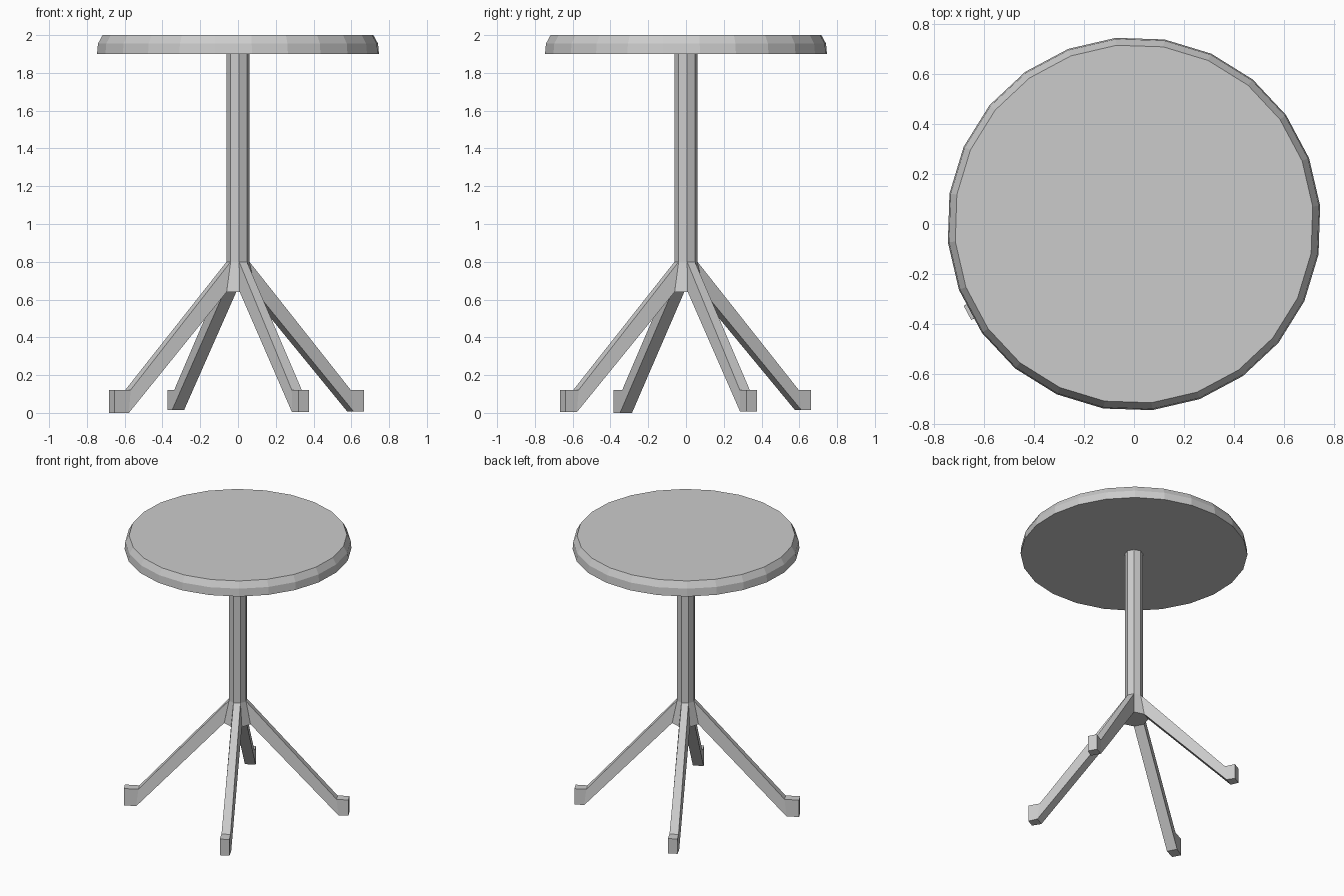
import bpy
from math import cos, sin, pi, radians

if "Cube" in bpy.data.objects:
    bpy.data.objects.remove(bpy.data.objects["Cube"])

TURN = radians(5.6)


def loft(name, rings):
    """Closed flat-faced solid through rings of equal point count."""
    n = len(rings[0])
    verts = [p for ring in rings for p in ring]
    faces = [tuple(range(n))[::-1], tuple(range(len(verts) - n, len(verts)))]
    for r in range(len(rings) - 1):
        a, b = r * n, (r + 1) * n
        for i in range(n):
            j = (i + 1) % n
            faces.append((a + i, a + j, b + j, b + i))
    mesh = bpy.data.meshes.new(name)
    mesh.from_pydata(verts, [], faces)
    obj = bpy.data.objects.new(name, mesh)
    bpy.context.collection.objects.link(obj)
    return obj


def ring(n, radius, z):
    return [(radius * cos(TURN + 2 * pi * i / n),
             radius * sin(TURN + 2 * pi * i / n), z) for i in range(n)]


# Round top with a bevelled upper rim
loft("tabletop", [ring(24, 0.75, 1.9), ring(24, 0.745, 1.955), ring(24, 0.72, 2.0)])

# Octagonal post flaring into the hub
loft("post", [ring(8, 0.095, 0.64), ring(8, 0.061, 0.8), ring(8, 0.061, 1.9)])


def leg(name, angle, reach, floor):
    def section(r_low, z_low, half_low, r_high, z_high, half_high):
        pts = [(r_low, -half_low, z_low), (r_low, half_low, z_low),
               (r_high, half_high, z_high), (r_high, -half_high, z_high)]
        c, s = cos(angle), sin(angle)
        return [(r * c - w * s, r * s + w * c, z) for r, w, z in pts]

    # Hub face, start of the foot, end of the foot
    loft(name, [section(0.0878, 0.64, 0.0364, 0.0564, 0.8, 0.0233),
                section(0.674, floor, 0.036, 0.66, 0.122, 0.03),
                section(reach, floor, 0.032, reach, 0.122, 0.032)])


# Four splayed legs on alternate hub faces
legs = [("back_right_leg", 0.739, 0.008), ("back_left_leg", 0.732, 0.014),
        ("front_left_leg", 0.757, 0.0), ("front_right_leg", 0.74, 0.004)]
for k, (name, reach, floor) in enumerate(legs):
    leg(name, TURN + radians(22.5 + 90 * k), reach, floor)
